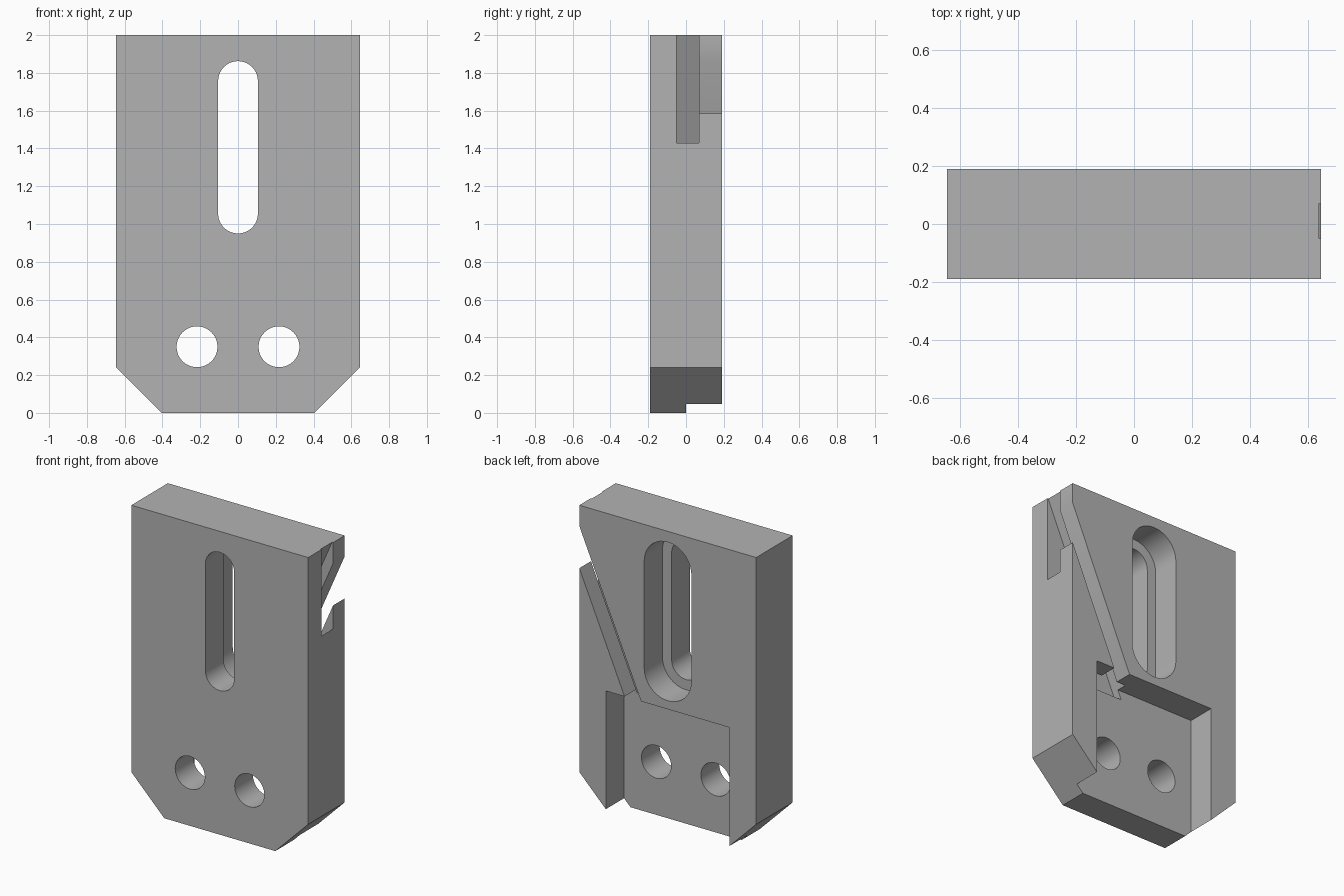
import bpy
import bmesh
from math import sin, cos, pi, radians

cube = bpy.data.objects.get("Cube")
if cube:
    bpy.data.objects.remove(cube, do_unlink=True)

W, D = 0.645, 0.19          # half width, half depth
SLOPE = 2.3                 # rise of the slanted groove


def prism(name, outline, y0, y1):
    """Extrude an x/z outline from y0 to y1."""
    bm = bmesh.new()
    face = bm.faces.new([bm.verts.new((x, y0, z)) for x, z in outline])
    ext = bmesh.ops.extrude_face_region(bm, geom=[face])
    verts = [v for v in ext["geom"] if isinstance(v, bmesh.types.BMVert)]
    bmesh.ops.translate(bm, verts=verts, vec=(0, y1 - y0, 0))
    bmesh.ops.recalc_face_normals(bm, faces=bm.faces)
    mesh = bpy.data.meshes.new(name)
    bm.to_mesh(mesh)
    bm.free()
    obj = bpy.data.objects.new(name, mesh)
    bpy.context.collection.objects.link(obj)
    return obj


def stadium(x, z0, z1, r, n=32):
    """Rounded slot outline; equal z0 and z1 give a circle."""
    top = [(x + r * cos(pi * i / n), z1 + r * sin(pi * i / n)) for i in range(n + 1)]
    low = [(x - r * cos(pi * i / n), z0 - r * sin(pi * i / n)) for i in range(n + 1)]
    return top + low if z1 > z0 else top[:-1] + low[:-1]


def slanted(low, high, z_end):
    """Slanted band whose edges cross the side face at heights low and high."""
    def at(z_side, z):
        return (W + (z - z_side) / SLOPE, z)
    return [at(low, z_end), at(low, 2.4), at(high, 2.4), at(high, z_end)]


# Plate with chamfered lower corners
plate = prism("mounting_plate",
              [(-0.405, 0), (0.405, 0), (W, 0.24), (W, 2), (-W, 2), (-W, 0.24)],
              -D, D)

cutters = [
    # Lower recess in the back
    prism("recess_cutter", [(-0.452, -0.1), (0.452, -0.1), (0.452, 0.827), (-0.452, 0.827)], 0, 0.3),
    # Long slot, wider at the back
    prism("slot_cutter", stadium(0, 1.055, 1.757, 0.105), -0.3, 0.3),
    prism("slot_step_cutter", stadium(0, 1.055, 1.757, 0.172), 0, 0.31),
    # Undercut slanted groove
    prism("groove_cutter", slanted(1.43, 2.017, 0.768), -0.05, 0.07),
    prism("groove_mouth_cutter", slanted(1.585, 1.862, 0.79), 0.03, 0.32),
]
# Pair of round holes
for side in (-1, 1):
    cutters.append(prism("hole_cutter", stadium(side * 0.217, 0.35, 0.35, 0.108), -0.33, 0.33))

bpy.ops.object.select_all(action="DESELECT")
plate.select_set(True)
bpy.context.view_layer.objects.active = plate
for cutter in cutters:
    cutter.hide_render = True
    mod = plate.modifiers.new(cutter.name, "BOOLEAN")
    mod.operation = "DIFFERENCE"
    mod.solver = "EXACT"
    mod.object = cutter
    bpy.ops.object.modifier_apply(modifier=mod.name)
    bpy.data.objects.remove(cutter, do_unlink=True)

# Plain grey metal
grey = bpy.data.materials.new("grey_metal")
grey.use_nodes = True
color = (0.45, 0.45, 0.45, 1)
grey.diffuse_color = color
grey.node_tree.nodes["Principled BSDF"].inputs["Base Color"].default_value = color
plate.data.materials.clear()
plate.data.materials.append(grey)
bpy.ops.object.shade_smooth_by_angle(angle=radians(30))
